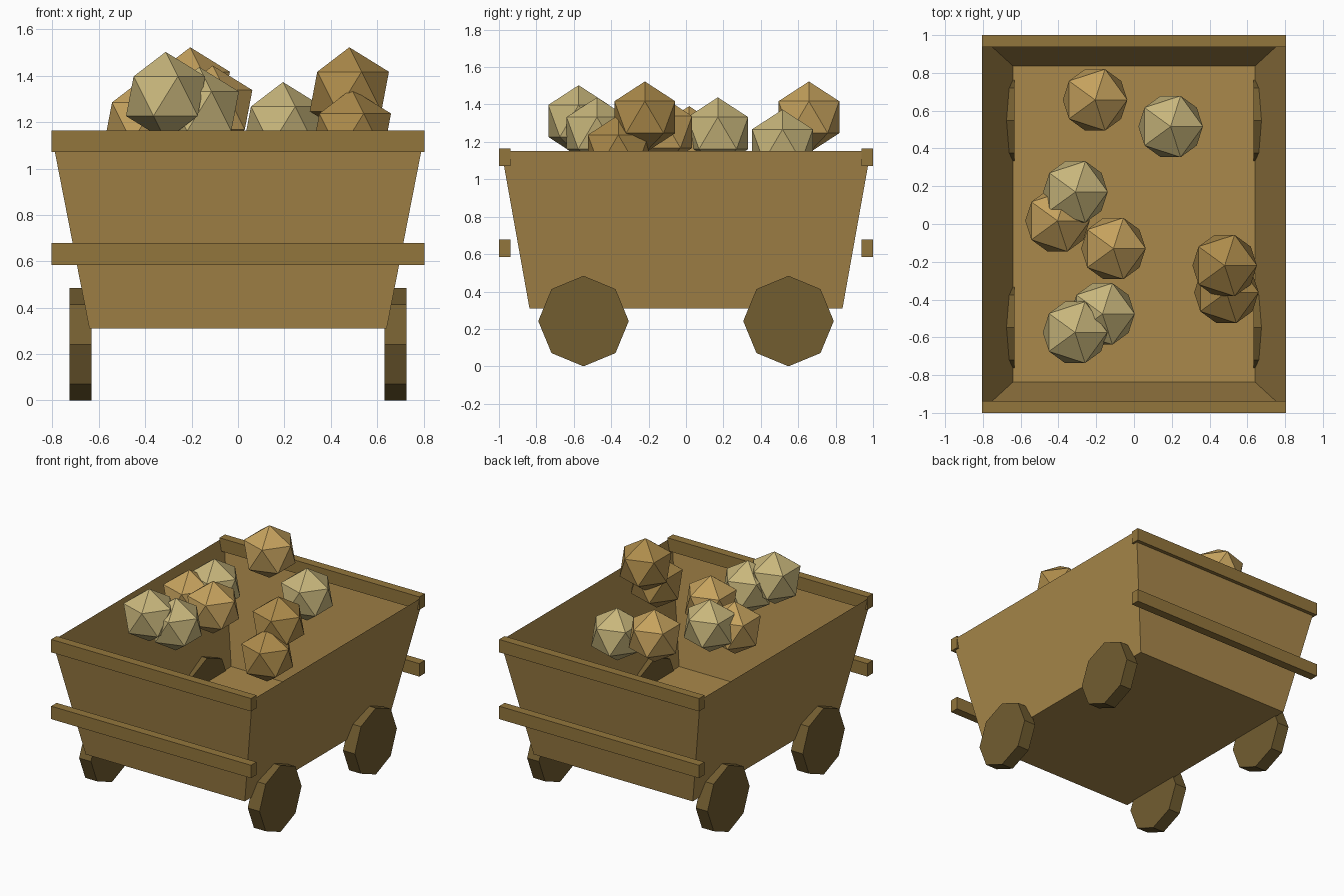
import bpy, bmesh
from math import pi
from mathutils import Matrix

if "Cube" in bpy.data.objects:
    bpy.data.objects.remove(bpy.data.objects["Cube"])


def material(name, rgb):
    m = bpy.data.materials.new(name)
    m.diffuse_color = (*rgb, 1)
    m.use_nodes = True
    m.node_tree.nodes["Principled BSDF"].inputs["Base Color"].default_value = m.diffuse_color
    return m


WOOD = material("wood", (0.40, 0.25, 0.07))
TRIM = material("trim", (0.29, 0.18, 0.045))
DARK = material("dark_wood", (0.17, 0.11, 0.03))
TAN = material("tan_ore", (0.56, 0.36, 0.11))
PALE = material("pale_ore", (0.58, 0.47, 0.20))
BROWN = material("brown_ore", (0.42, 0.26, 0.07))


def make(name, bm, mat):
    me = bpy.data.meshes.new(name)
    bm.to_mesh(me)
    bm.free()
    me.materials.append(mat)
    ob = bpy.data.objects.new(name, me)
    bpy.context.collection.objects.link(ob)
    return ob


# open tapered tub, thin sheet walls, flared toward the top
bm = bmesh.new()
bmesh.ops.create_cube(bm, size=2)
for v in bm.verts:
    top = v.co.z > 0
    v.co.x *= 0.805 if top else 0.641
    v.co.y *= 0.987 if top else 0.837
    v.co.z = 1.15 if top else 0.31
bm.faces.ensure_lookup_table()
lid = max(bm.faces, key=lambda f: f.calc_center_median().z)
bmesh.ops.delete(bm, geom=[lid], context='FACES_ONLY')
make("tub", bm, WOOD)

# upper and lower cross rails at both ends
for end, s in (("front", -1), ("back", 1)):
    for level, z in (("upper", 1.118), ("lower", 0.632)):
        bm = bmesh.new()
        bmesh.ops.create_cube(bm, size=1, matrix=Matrix.Diagonal((1.61, 0.063, 0.094, 1)))
        make(f"{end}_{level}_rail", bm, TRIM).location = (0, s * 0.9685, z)

# eight-sided wheels, corner pointing up
for end, y in (("front", -0.548), ("back", 0.548)):
    for side, s in (("left", -1), ("right", 1)):
        bm = bmesh.new()
        bmesh.ops.create_cone(bm, cap_ends=True, segments=8, radius1=0.242,
                              radius2=0.242, depth=0.095,
                              matrix=Matrix.Rotation(pi / 2, 4, 'Y'))
        make(f"{end}_{side}_wheel", bm, DARK).location = (s * 0.679, y, 0.242)

# loose ore lumps
lumps = [
    (-0.206, 0.657, 1.332, TAN), (0.194, 0.516, 1.182, PALE),
    (-0.310, 0.170, 1.247, PALE), (-0.405, 0.017, 1.20, TAN),
    (-0.109, -0.130, 1.253, TAN), (-0.167, -0.476, 1.247, PALE),
    (-0.312, -0.574, 1.312, PALE), (0.480, -0.220, 1.332, BROWN),
    (0.489, -0.362, 1.152, BROWN),
]
for i, (x, y, z, mat) in enumerate(lumps, 1):
    bm = bmesh.new()
    bmesh.ops.create_icosphere(bm, subdivisions=1, radius=0.191)
    make(f"ore_lump_{i}", bm, mat).location = (x, y, z)
